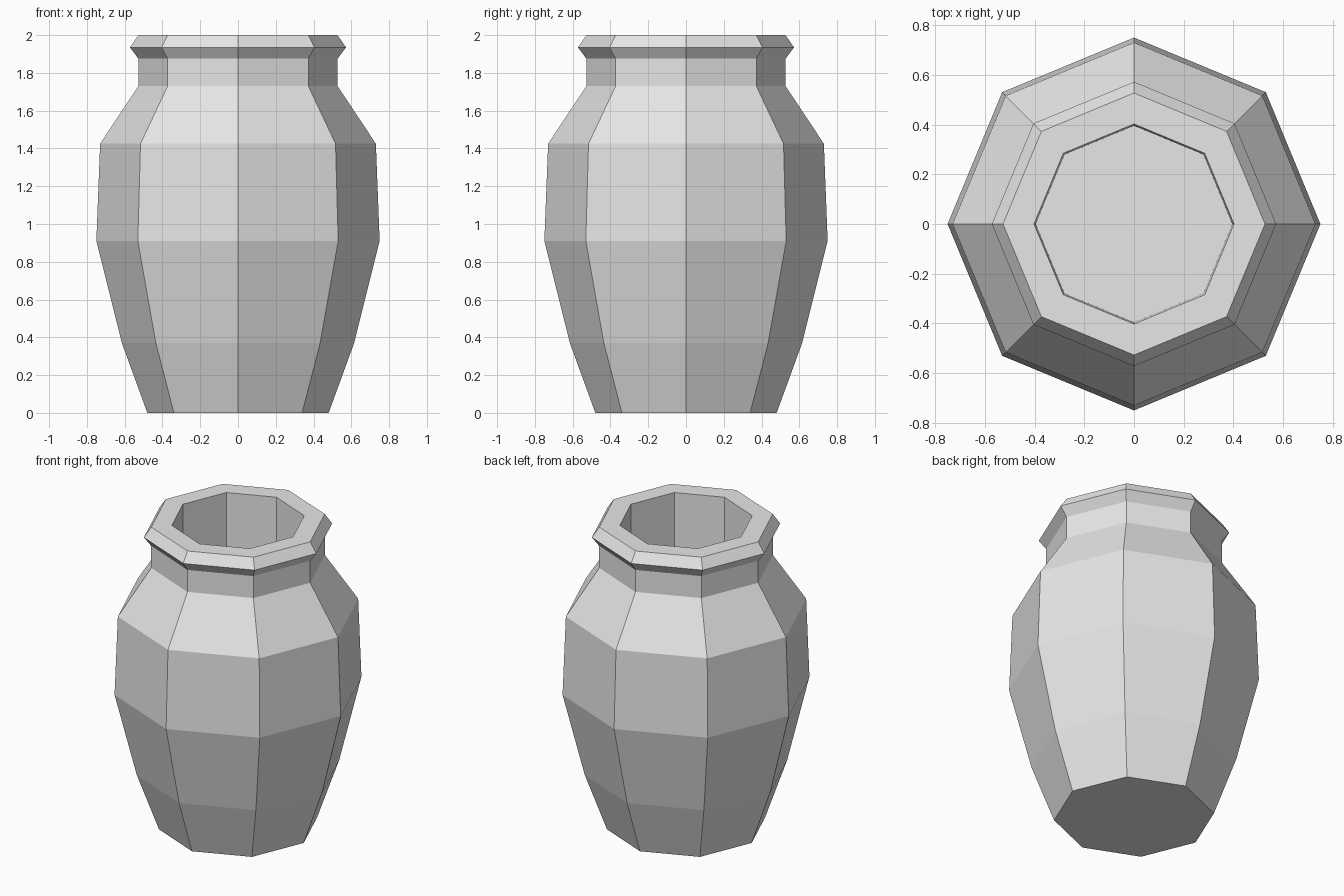
import bpy
import bmesh
from math import cos, sin, pi

SIDES = 8

cube = bpy.data.objects.get("Cube")
if cube:
    bpy.data.objects.remove(cube, do_unlink=True)

# Plain clay colour
clay = bpy.data.materials.new("light grey clay")
clay.use_nodes = True
colour = (0.8, 0.8, 0.8, 1)
clay.diffuse_color = colour
clay.node_tree.nodes["Principled BSDF"].inputs["Base Color"].default_value = colour


def lathe(name, profile, material):
    """Turn a (radius, height) profile into a flat-sided vessel, capped at both ends."""
    bm = bmesh.new()
    rings = [[bm.verts.new((r * cos(2 * pi * i / SIDES), r * sin(2 * pi * i / SIDES), z))
              for i in range(SIDES)] for r, z in profile]
    for low, high in zip(rings, rings[1:]):
        for i in range(SIDES):
            j = (i + 1) % SIDES
            bm.faces.new((low[i], low[j], high[j], high[i]))
    bm.faces.new(rings[0][::-1])
    bm.faces.new(rings[-1])
    bmesh.ops.recalc_face_normals(bm, faces=bm.faces[:])
    mesh = bpy.data.meshes.new(name)
    bm.to_mesh(mesh)
    bm.free()
    mesh.materials.append(material)
    obj = bpy.data.objects.new(name, mesh)
    bpy.context.collection.objects.link(obj)
    return obj


# Body, shoulder, neck, flared lip, then down the hollow to its floor
body = [(0.48, 0), (0.615, 0.37), (0.75, 0.91), (0.73, 1.425)]
neck = [(0.527, 1.73), (0.527, 1.875)]
lip = [(0.572, 1.935), (0.527, 2.0), (0.402, 2.0)]
hollow = [(0.395, 0.3)]
lathe("vase", body + neck + lip + hollow, clay)
